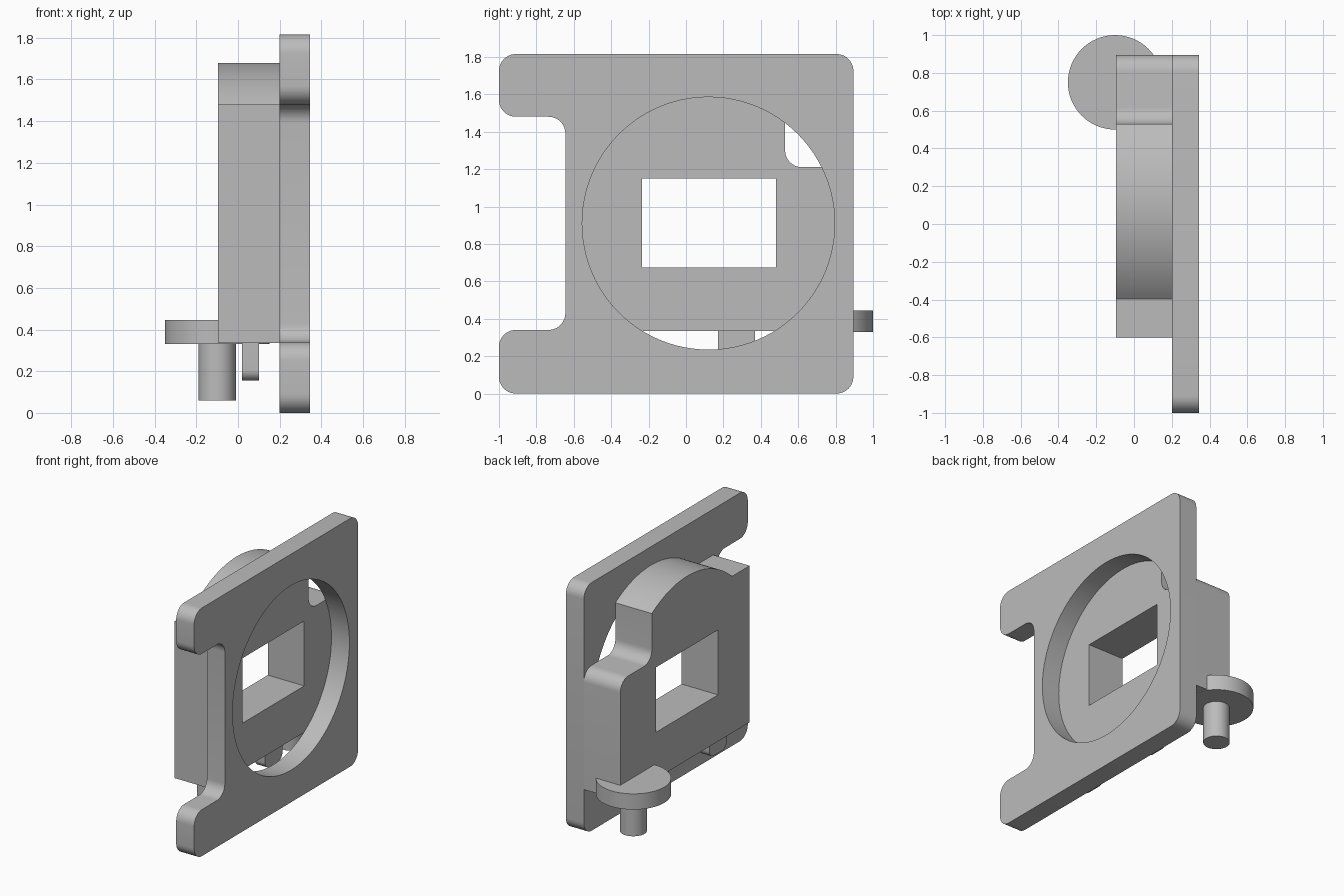
import bpy
import bmesh
from math import sin, cos, pi, radians, asin
from mathutils import Matrix, Vector

cube = bpy.data.objects.get("Cube")
if cube:
    bpy.data.objects.remove(cube)

grey = bpy.data.materials.new("plain_grey")
grey.use_nodes = True
colour = (0.5, 0.5, 0.5, 1)
grey.diffuse_color = colour
grey.node_tree.nodes["Principled BSDF"].inputs["Base Color"].default_value = colour

# Profiles are drawn in (y, z) and pushed along x
SIDEWAYS = Matrix(((0, 0, 1, 0), (1, 0, 0, 0), (0, 1, 0, 0), (0, 0, 0, 1)))


def arc(centre, radius, start, end, steps):
    return [(centre[0] + radius * cos(start + (end - start) * i / steps),
             centre[1] + radius * sin(start + (end - start) * i / steps))
            for i in range(steps + 1)]


def circle(centre, radius, steps=96):
    return arc(centre, radius, 0, 2 * pi, steps)[:-1]


def rounded(corners, steps=10):
    """Turn (y, z, radius) right-angled corners into a filleted outline."""
    outline = []
    for i, (y, z, r) in enumerate(corners):
        p = Vector((y, z))
        if r == 0:
            outline.append((y, z))
            continue
        to_prev = (Vector(corners[i - 1][:2]) - p).normalized() * r
        to_next = (Vector(corners[(i + 1) % len(corners)][:2]) - p).normalized() * r
        for k in range(steps + 1):
            a = pi / 2 * k / steps
            q = p + to_prev * (1 - sin(a)) + to_next * (1 - cos(a))
            outline.append((q.x, q.y))
    return outline


def finish(name, mesh):
    obj = bpy.data.objects.new(name, mesh)
    bpy.context.collection.objects.link(obj)
    mesh.materials.clear()
    mesh.materials.append(grey)
    bpy.ops.object.select_all(action='DESELECT')
    obj.select_set(True)
    bpy.context.view_layer.objects.active = obj
    bpy.ops.object.shade_smooth_by_angle(angle=radians(30))
    return obj


def slab(name, outlines, x0, x1):
    """Extrude an outline, with any holes, from x0 to x1."""
    curve = bpy.data.curves.new(name + "_profile", 'CURVE')
    curve.dimensions = '2D'
    curve.fill_mode = 'BOTH'
    curve.extrude = (x1 - x0) / 2
    for points in outlines:
        spline = curve.splines.new('POLY')
        spline.points.add(len(points) - 1)
        for point, (y, z) in zip(spline.points, points):
            point.co = (y, z, 0, 1)
        spline.use_cyclic_u = True
    helper = bpy.data.objects.new(name + "_helper", curve)
    bpy.context.collection.objects.link(helper)
    bpy.context.view_layer.update()
    graph = bpy.context.evaluated_depsgraph_get()
    mesh = bpy.data.meshes.new_from_object(helper.evaluated_get(graph))
    bpy.data.objects.remove(helper)
    bm = bmesh.new()
    bm.from_mesh(mesh)
    bm.transform(Matrix.Translation(((x0 + x1) / 2, 0, 0)) @ SIDEWAYS)
    bmesh.ops.remove_doubles(bm, verts=bm.verts, dist=0.0002)
    bmesh.ops.recalc_face_normals(bm, faces=bm.faces)
    bm.to_mesh(mesh)
    bm.free()
    mesh.name = name
    return finish(name, mesh)


def cylinder(name, centre, radius, z0, z1):
    bm = bmesh.new()
    bmesh.ops.create_cone(bm, cap_ends=True, segments=64, radius1=radius,
                          radius2=radius, depth=z1 - z0,
                          matrix=Matrix.Translation((*centre, (z0 + z1) / 2)))
    mesh = bpy.data.meshes.new(name)
    bm.to_mesh(mesh)
    bm.free()
    return finish(name, mesh)


HUB = (0.12, 0.91)
R = 0.09

# Mounting plate with a side notch and a large round opening
plate = rounded([(-1, 0, R), (0.895, 0, R), (0.895, 1.815, R), (-1, 1.815, R),
                 (-1, 1.48, R), (-0.645, 1.48, R), (-0.645, 0.34, R), (-1, 0.34, R)])
slab("mounting_plate", [plate, circle(HUB, 0.675)], 0.2, 0.345)

# Body block: stepped shoulder, domed top concentric with the opening, window
DOME = 0.77
WALL, BOTTOM, TOP = 0.53, 0.335, 1.48
step = rounded([(-0.6, BOTTOM, 0), (0.895, BOTTOM, 0), (0.895, 1.21, R),
                (WALL, 1.21, R), (WALL, 1.5, 0)])[:-1]
right_angle = pi / 2 - asin((WALL - HUB[0]) / DOME)
left_angle = pi - asin((TOP - HUB[1]) / DOME)
dome = arc(HUB, DOME, right_angle, left_angle, 32)
window = [(-0.235, 0.675), (0.48, 0.675), (0.48, 1.15), (-0.235, 1.15)]
slab("body_block", [step + dome + [(-0.6, TOP)], window], -0.095, 0.2)

# Two rounded tabs under the block
for name, y in (("back_tab", 0.27), ("front_tab", -0.4)):
    tab = rounded([(y - 0.1, 0.155, 0.05), (y + 0.1, 0.155, 0.05),
                   (y + 0.1, 0.34, 0), (y - 0.1, 0.34, 0)])
    slab(name, [tab], 0.02, 0.1)

# Foot disc and its pin
FOOT = (-0.1, 0.75)
cylinder("foot_disc", FOOT, 0.25, 0.33, 0.445)
cylinder("foot_pin", FOOT, 0.09, 0.06, 0.335)
